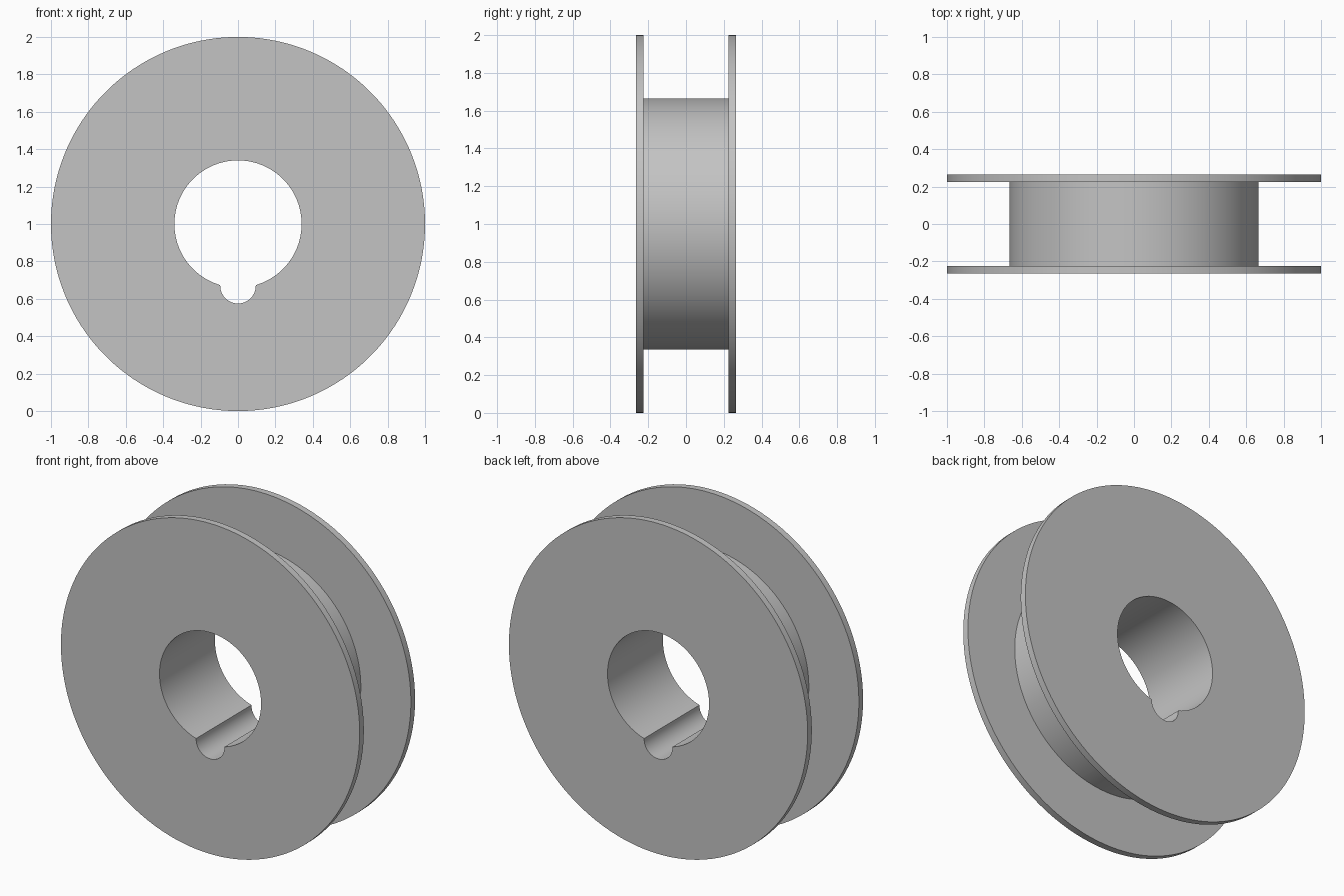
import bpy, bmesh
from math import sin, cos, atan2, radians, pi, sqrt

if "Cube" in bpy.data.objects:
    bpy.data.objects.remove(bpy.data.objects["Cube"], do_unlink=True)

FLANGE_R, DRUM_R, BORE_R = 1.0, 0.665, 0.34
KEY_R, KEY_DROP = 0.095, 0.33          # round-bottomed keyway below the bore
OUTER_Y, INNER_Y = 0.265, 0.225        # flange outer and inner faces
BORE_STEPS, KEY_STEPS = 144, 20

grey = bpy.data.materials.new("plain grey")
grey.use_nodes = True
colour = (0.55, 0.55, 0.55, 1)
grey.diffuse_color = colour
grey.node_tree.nodes["Principled BSDF"].inputs["Base Color"].default_value = colour

# Keyed bore outline: large arc, then the keyway half circle
corner = atan2(KEY_R, sqrt(BORE_R**2 - KEY_R**2))
outline = []
for i in range(BORE_STEPS + 1):
    a = -pi / 2 + corner + (2 * pi - 2 * corner) * i / BORE_STEPS
    outline.append((BORE_R * cos(a), BORE_R * sin(a)))
for i in range(KEY_STEPS + 1):
    a = pi + pi * i / KEY_STEPS
    outline.append((KEY_R * cos(a), -KEY_DROP + KEY_R * sin(a)))


def circle(radius):
    """Round section whose points line up with the bore outline."""
    angles = [atan2(z, x) for x, z in outline]
    return [(radius * cos(a), radius * sin(a)) for a in angles]


# Sections from the front bore edge, over the flanges and drum, to the back
flange, drum = circle(FLANGE_R), circle(DRUM_R)
sections = [
    (outline, -OUTER_Y), (flange, -OUTER_Y), (flange, -INNER_Y),
    (drum, -INNER_Y), (drum, INNER_Y),
    (flange, INNER_Y), (flange, OUTER_Y), (outline, OUTER_Y),
]

bm = bmesh.new()
rings = [[bm.verts.new((x, y, z + FLANGE_R)) for x, z in pts]
         for pts, y in sections]
count = len(outline)
for k, ring in enumerate(rings):
    following = rings[(k + 1) % len(rings)]
    for i in range(count):
        j = (i + 1) % count
        bm.faces.new((ring[i], ring[j], following[j], following[i]))
bmesh.ops.recalc_face_normals(bm, faces=bm.faces)

mesh = bpy.data.meshes.new("keyed_spool")
bm.to_mesh(mesh)
bm.free()
mesh.materials.append(grey)
spool = bpy.data.objects.new("keyed_spool", mesh)
bpy.context.collection.objects.link(spool)

# Smooth round walls, crisp rims
bpy.ops.object.select_all(action="DESELECT")
spool.select_set(True)
bpy.context.view_layer.objects.active = spool
bpy.ops.object.shade_smooth_by_angle(angle=radians(30))
